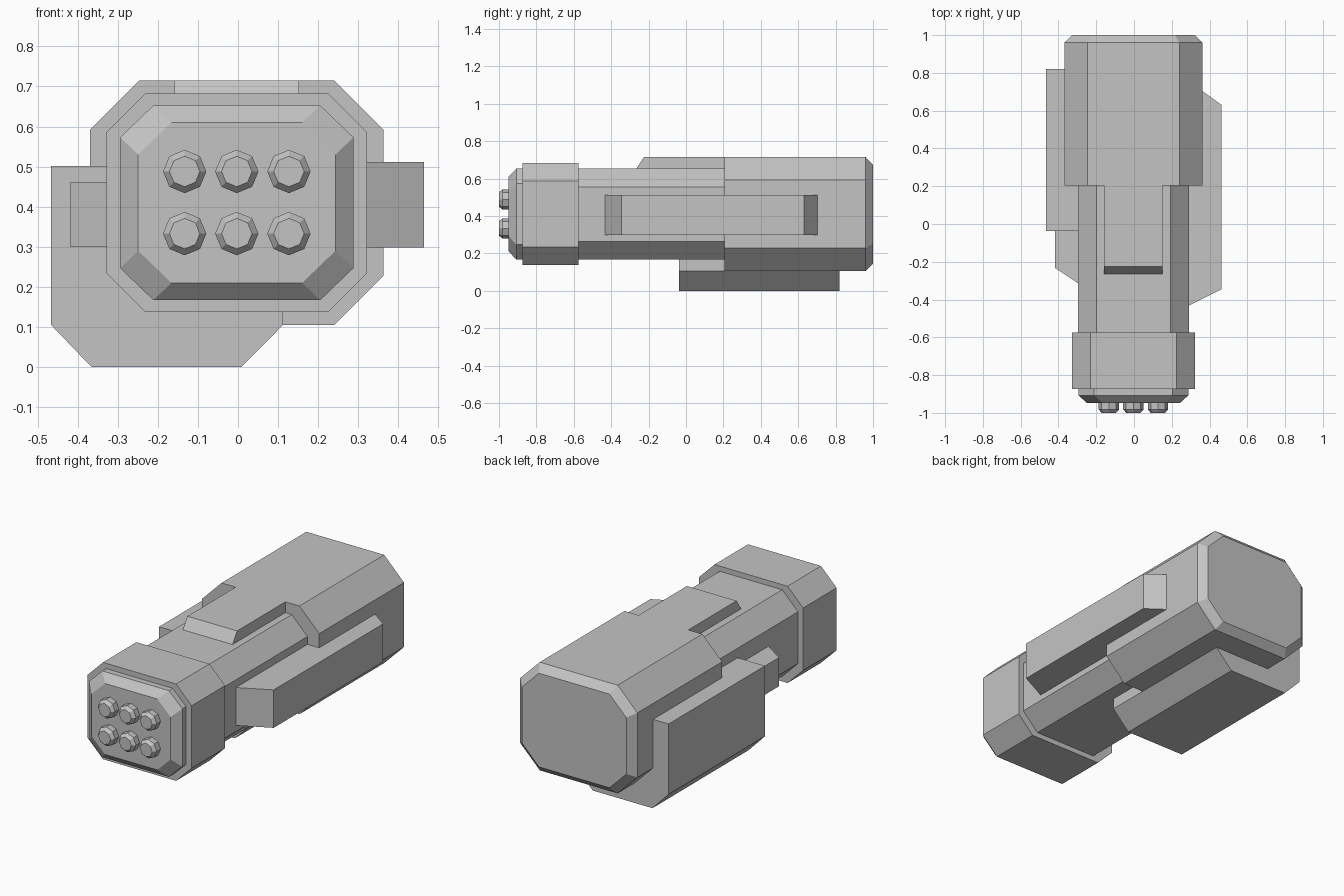
import bpy
import bmesh
import math

cube = bpy.data.objects.get("Cube")
if cube:
    bpy.data.objects.remove(cube, do_unlink=True)

# Single flat grey finish
grey = bpy.data.materials.new("plain grey")
grey.use_nodes = True
colour = (0.55, 0.55, 0.55, 1)
grey.diffuse_color = colour
grey.node_tree.nodes["Principled BSDF"].inputs["Base Color"].default_value = colour

CX, CZ = -0.003, 0.41   # long axis of the body


def loft(name, rings):
    """Join rings of equal point count with side faces and cap both ends."""
    bm = bmesh.new()
    loops = [[bm.verts.new(p) for p in ring] for ring in rings]
    for a, b in zip(loops, loops[1:]):
        for i in range(len(a)):
            j = (i + 1) % len(a)
            bm.faces.new((a[i], a[j], b[j], b[i]))
    bm.faces.new(loops[0])
    bm.faces.new(loops[-1])
    bmesh.ops.recalc_face_normals(bm, faces=bm.faces)
    mesh = bpy.data.meshes.new(name)
    bm.to_mesh(mesh)
    bm.free()
    mesh.materials.append(grey)
    obj = bpy.data.objects.new(name, mesh)
    bpy.context.collection.objects.link(obj)
    return obj


def octagon(y, w, h, cx, cz):
    """Chamfered rectangle of half width w, half height h, corner cuts cx, cz."""
    quarter = [(w, h - cz), (w - cx, h)]
    pts = quarter + [(-x, z) for x, z in reversed(quarter)]
    pts += [(-x, -z) for x, z in pts]
    return [(CX + x, y, CZ + z) for x, z in pts]


def disc(x, y, z, r):
    steps = [math.tau * i / 8 for i in range(8)]
    return [(x + r * math.cos(a), y, z + r * math.sin(a)) for a in steps]


# Main body sections, back to front
loft("rear_housing", [octagon(0.205, 0.366, 0.305, 0.123, 0.123),
                      octagon(0.96, 0.366, 0.305, 0.123, 0.123),
                      octagon(1.0, 0.325, 0.264, 0.105, 0.105)])
loft("middle_housing", [octagon(-0.6, 0.293, 0.244, 0.098, 0.098),
                        octagon(0.25, 0.293, 0.244, 0.098, 0.098)])
loft("front_collar", [octagon(-0.873, 0.325, 0.273, 0.097, 0.097),
                      octagon(-0.575, 0.325, 0.273, 0.097, 0.097)])
loft("front_cap", [octagon(-0.948, 0.246, 0.2, 0.083, 0.08),
                   octagon(-0.907, 0.291, 0.243, 0.083, 0.08),
                   octagon(-0.85, 0.291, 0.243, 0.083, 0.08)])

# Two rows of three front nozzles
for row, z in enumerate((0.333, 0.488)):
    for col in range(3):
        x = CX + (col - 1) * 0.13
        loft(f"nozzle_{row * 3 + col + 1}", [disc(x, -0.93, z, 0.054),
                                            disc(x, -0.982, z, 0.054),
                                            disc(x, -1.0, z, 0.038)])

# Raised slab on top with a sloped front
slab = [(-0.275, 0.64), (-0.225, 0.715), (0.25, 0.715), (0.25, 0.64)]
loft("top_slab", [[(x, y, z) for y, z in slab] for x in (-0.158, 0.152)])

# Left side box with tapered ends
box = [(0.25, -0.452), (0.464, -0.345), (0.464, 0.63), (0.25, 0.785)]
loft("left_side_box", [[(x, y, z) for x, y in box] for z in (0.298, 0.512)])

# Right side block wrapping under the body
block = [(-0.466, 0.502), (-0.466, 0.105), (-0.365, 0.0),
         (0.008, 0.0), (0.112, 0.105), (0.112, 0.502)]
loft("right_under_block", [[(x, y, z) for x, z in block] for y in (-0.038, 0.82)])

# Small wedge ahead of the right block
wedge = [(-0.25, -0.345), (-0.418, -0.232), (-0.418, 0.1), (-0.25, 0.1)]
loft("right_wedge", [[(x, y, z) for x, y in wedge] for z in (0.3, 0.462)])
